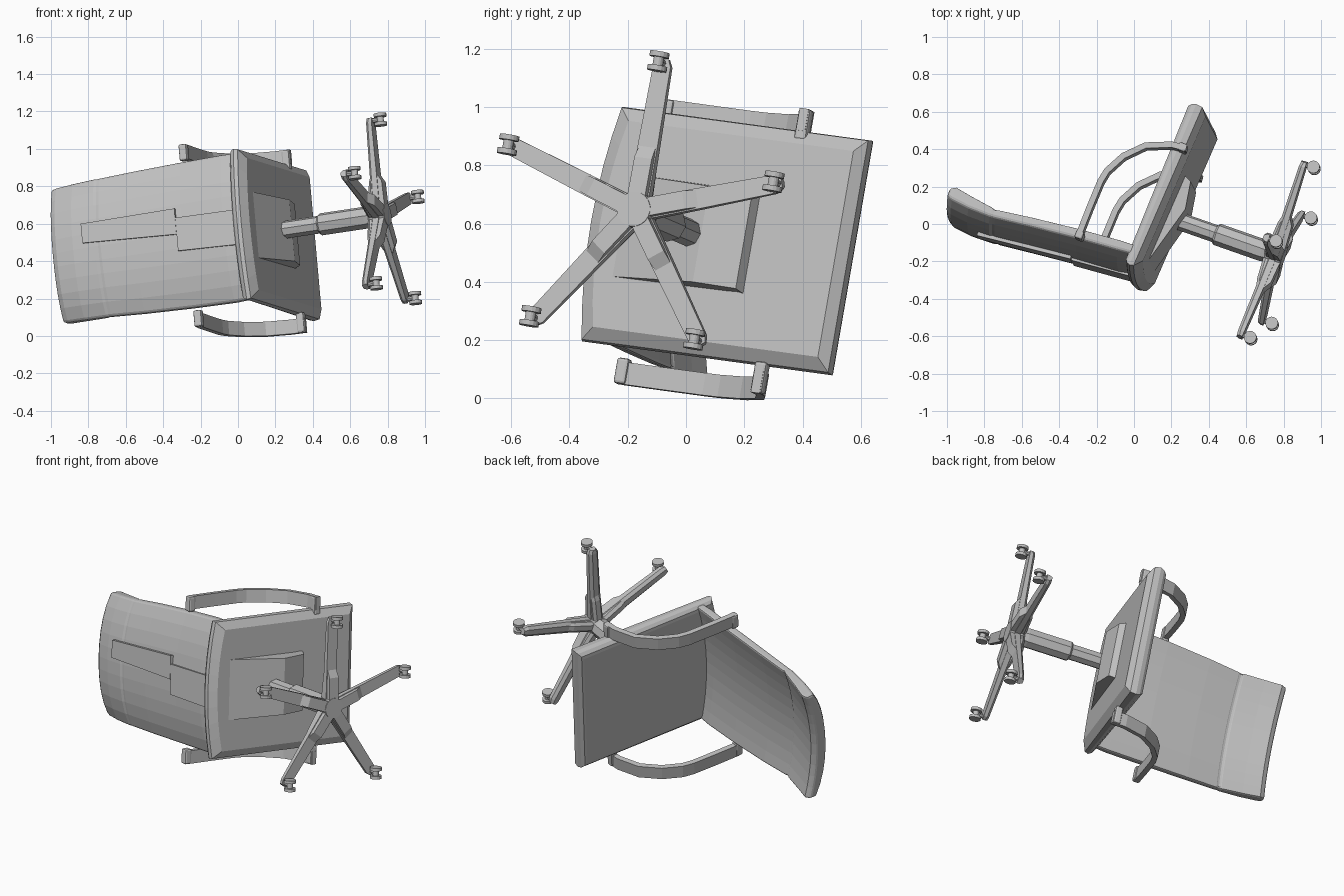
import bpy, bmesh, math
from mathutils import Vector, Matrix

cube = bpy.data.objects.get("Cube")
if cube:
    bpy.data.objects.remove(cube, do_unlink=True)

grey = bpy.data.materials.new("plain grey")
grey.use_nodes = True
COLOUR = (0.52, 0.52, 0.52, 1)
grey.diffuse_color = COLOUR
grey.node_tree.nodes["Principled BSDF"].inputs["Base Color"].default_value = COLOUR

# Chair frame lying on its side: local x is sideways, y forward, z up the column
forward = Vector((0.345, 0.93, -0.13)).normalized()
up = Vector((-0.934, 0.327, -0.14))
up = (up - forward * up.dot(forward)).normalized()
side = forward.cross(up)
POSE = Matrix.Translation((0.80, -0.18, 0.65)) @ Matrix((side, forward, up)).transposed().to_4x4()


def finish(name, bm, bevel=0):
    bmesh.ops.recalc_face_normals(bm, faces=bm.faces)
    mesh = bpy.data.meshes.new(name)
    bm.to_mesh(mesh)
    bm.free()
    mesh.materials.append(grey)
    obj = bpy.data.objects.new(name, mesh)
    bpy.context.collection.objects.link(obj)
    obj.matrix_world = POSE
    if bevel:
        mod = obj.modifiers.new("soft edge", "BEVEL")
        mod.width, mod.segments = bevel, 2
        mod.limit_method, mod.angle_limit = "ANGLE", math.radians(50)
    return obj


def loft(name, rings, bevel=0, turn=0):
    """Skin a list of equal closed rings and cap both ends."""
    bm = bmesh.new()
    rows = [[bm.verts.new(p) for p in ring] for ring in rings]
    n = len(rows[0])
    for a, b in zip(rows, rows[1:]):
        for i in range(n):
            j = (i + 1) % n
            bm.faces.new((a[i], a[j], b[j], b[i]))
    bm.faces.new(rows[0])
    bm.faces.new(rows[-1])
    bmesh.ops.rotate(bm, verts=bm.verts, matrix=Matrix.Rotation(turn, 3, "Z"))
    return finish(name, bm, bevel)


def circle(r, z, n):
    return [(r * math.cos(math.tau * i / n), r * math.sin(math.tau * i / n), z) for i in range(n)]


def tube(name, profile, n):
    return loft(name, [circle(r, z, n) for r, z in profile])


# Seat cushion: back edge bowed, rolled rim, underside chamfered, thicker in front
def seat_ring(inset, z, tilt):
    w, front = 0.41 - inset, 0.572 - inset * 0.8
    pts = [(w, front), (-w, front)]
    for i in range(9):
        t = -1 + i / 4
        pts.append((w * t, -0.405 + inset + 0.04 * t * t))
    return [(x, y, z - tilt * y) for x, y in pts]


loft("seat_cushion", [seat_ring(*r) for r in
                      ((0.05, 0.638, 0.055), (0.005, 0.668, 0.055), (0, 0.695, 0.04),
                       (0.008, 0.715, 0.035), (0.025, 0.73, 0.03), (0.045, 0.732, 0.03))])

# Wedge pan under the seat
wedge = [(-0.30, 0.66), (0.05, 0.565), (0.20, 0.59), (0.22, 0.635), (0.2, 0.66)]
loft("seat_pan", [[(x * (0.93 if z < 0.6 else 1), y, z) for y, z in wedge] for x in (-0.18, 0.18)])

# Backrest: curved across its width, headrest part bent forward above a seam
def back_ring(z, front, half, bow, thick):
    xs = [half * (-1 + i / 5) for i in range(11)]
    face = [(x, front - bow * (1 - (x / half) ** 2), z) for x in xs]
    rear = [(x, y - thick * (1 - 0.3 * (x / half) ** 4), z) for x, y, z in face]
    lean = 0.018 * (z - 0.7)
    return [(x - lean, y, z) for x, y, z in face + rear[::-1]]


stations = [(0.68, -0.25, 0.395, 0.04, 0.065), (0.80, -0.252, 0.4, 0.05, 0.075),
            (1.03, -0.266, 0.395, 0.05, 0.073), (1.30, -0.29, 0.385, 0.052, 0.07),
            (1.485, -0.311, 0.375, 0.055, 0.064), (1.50, -0.318, 0.374, 0.055, 0.055),
            (1.515, -0.309, 0.375, 0.055, 0.07), (1.64, -0.288, 0.37, 0.055, 0.092),
            (1.74, -0.268, 0.365, 0.055, 0.10), (1.772, -0.284, 0.36, 0.055, 0.065)]
loft("backrest", [back_ring(*s) for s in stations], 0.012)

# Support plate and bar behind the backrest, each given as left, right, height, rear
for name, levels in (("back_plate", ((-0.01, 0.13, 1.06, -0.404), (0.01, 0.115, 1.58, -0.449))),
                     ("back_bar", ((-0.11, 0.08, 0.70, -0.376), (-0.10, 0.08, 1.06, -0.402)))):
    loft(name, [[(a, y, z), (b, y, z), (b, y + 0.04, z), (a, y + 0.04, z)]
                for a, b, z, y in levels])

# Armrests: flat straps looping from the seat side to the backrest
ARM = [Vector(p) for p in ((0.32, 0.63), (0.313, 0.71), (0.262, 0.842), (0.169, 0.935),
                           (0.065, 0.99), (0, 1.003), (-0.15, 1.009), (-0.31, 1.012))]
for label, sign in (("left", 1), ("right", -1)):
    inner, outer = (sign * d - 0.013 for d in (0.42, 0.497))
    rings = []
    for i, p in enumerate(ARM):
        along = (ARM[min(i + 1, len(ARM) - 1)] - ARM[max(i - 1, 0)]).normalized()
        off = Vector((-along.y, along.x)) * 0.016
        a, b = p + off, p - off
        rings.append([(inner, *a), (outer, *a), (outer, *b), (inner, *b)])
    loft(label + "_armrest", rings)
    # Mounting tabs at both ends of the strap
    for end, y, z, width in (("front", 0.32, 0.655, 0.11), ("rear", -0.31, 1.01, 0.09)):
        bm = bmesh.new()
        bmesh.ops.create_cube(bm, size=1, matrix=Matrix.Translation((outer - sign * width / 2, y, z))
                              @ Matrix.Diagonal((width, 0.045, 0.045, 1)))
        finish(f"{label}_{end}_arm_tab", bm, 0.01)

# Column and hub
tube("upper_column", [(0.048, 0.36), (0.048, 0.60)], 8)
tube("lower_column", [(0.05, 0.06), (0.06, 0.12), (0.06, 0.38), (0.052, 0.39)], 8)
tube("hub", [(0.06, 0), (0.063, 0.02), (0.063, 0.08), (0.05, 0.10)], 20)


def leg_section(x, half, low, high):
    return [(x, -half, low), (x, half, low), (x, half, high - 0.015),
            (x, half * 0.5, high), (x, -half * 0.5, high), (x, -half, high - 0.015)]


# Five legs, each with a root block and a twin-wheel castor
for i in range(5):
    turn = math.tau * i / 5
    loft(f"leg_{i + 1}", [leg_section(0.03, 0.037, 0.03, 0.08), leg_section(0.22, 0.036, 0.03, 0.075),
                          leg_section(0.505, 0.032, 0.034, 0.07), leg_section(0.53, 0.02, 0.036, 0.067)],
         turn=turn)
    loft(f"leg_root_{i + 1}", [leg_section(0.04, 0.032, 0.002, 0.10), leg_section(0.18, 0.032, 0.006, 0.085),
                               leg_section(0.225, 0.03, 0.032, 0.07)], turn=turn)
    spot = Matrix.Translation((0.515 * math.cos(turn), 0.515 * math.sin(turn), -0.007))
    lay = Matrix.Rotation(math.pi / 2, 4, "Y")
    bm = bmesh.new()
    for x, r, depth in ((-0.024, 0.034, 0.018), (0, 0.018, 0.045), (0.024, 0.034, 0.018)):
        bmesh.ops.create_cone(bm, cap_ends=True, segments=16, radius1=r, radius2=r, depth=depth,
                              matrix=spot @ Matrix.Translation((x, 0, 0)) @ lay)
    bmesh.ops.create_cone(bm, cap_ends=True, segments=8, radius1=0.013, radius2=0.013, depth=0.05,
                          matrix=spot @ Matrix.Translation((0, 0, 0.025)))
    finish(f"castor_{i + 1}", bm)
